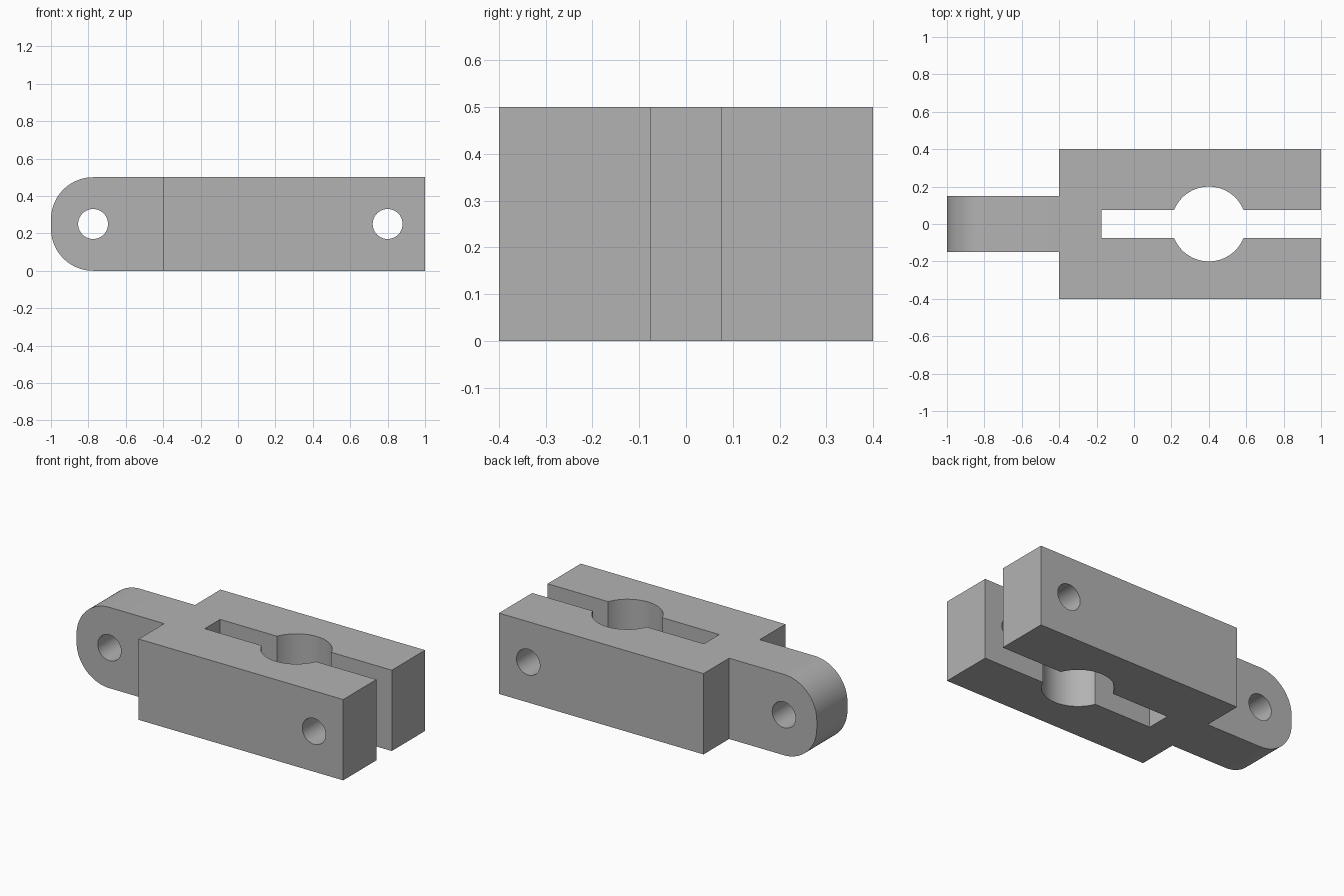
import bpy, bmesh
from math import asin, cos, sin, pi
from mathutils import Vector

cube = bpy.data.objects.get("Cube")
if cube:
    bpy.data.objects.remove(cube, do_unlink=True)

HEIGHT = 0.5
HALF_SLOT = 0.075
BORE_X, BORE_R = 0.4, 0.2
PIN_R = 0.08

metal = bpy.data.materials.new("light_grey_metal")
metal.use_nodes = True
grey = (0.45, 0.45, 0.45, 1)
metal.diffuse_color = grey
metal.node_tree.nodes["Principled BSDF"].inputs["Base Color"].default_value = grey


def arc(cx, cy, r, start, end, steps):
    """Points along a circular arc."""
    angles = [start + (end - start) * i / steps for i in range(steps + 1)]
    return [(cx + r * cos(a), cy + r * sin(a)) for a in angles]


def extrude_profile(name, profile, to_3d, depth):
    """Extrude a closed 2D outline into a solid."""
    bm = bmesh.new()
    face = bm.faces.new([bm.verts.new(to_3d(u, v)) for u, v in profile])
    grown = bmesh.ops.extrude_face_region(bm, geom=[face])
    verts = [g for g in grown["geom"] if isinstance(g, bmesh.types.BMVert)]
    bmesh.ops.translate(bm, verts=verts, vec=Vector(depth))
    bmesh.ops.recalc_face_normals(bm, faces=bm.faces)
    mesh = bpy.data.meshes.new(name)
    bm.to_mesh(mesh)
    bm.free()
    mesh.materials.append(metal)
    obj = bpy.data.objects.new(name, mesh)
    bpy.context.collection.objects.link(obj)
    return obj


def combine(target, other, operation):
    """Apply a boolean, then discard the second solid."""
    mod = target.modifiers.new(operation.lower(), "BOOLEAN")
    mod.operation, mod.object, mod.solver = operation, other, "EXACT"
    bpy.ops.object.select_all(action="DESELECT")
    bpy.context.view_layer.objects.active = target
    target.select_set(True)
    bpy.ops.object.modifier_apply(modifier=mod.name)
    bpy.data.objects.remove(other, do_unlink=True)


# Clamp block: one half of the outline with slot and bore, mirrored in y
a = asin(HALF_SLOT / BORE_R)
half = [(-0.4, 0.4), (1, 0.4), (1, HALF_SLOT)]
half += arc(BORE_X, 0, BORE_R, a, pi - a, 32)
half += [(-0.175, HALF_SLOT)]
outline = half + [(x, -y) for x, y in reversed(half)]
body = extrude_profile("clamp_body", outline, lambda x, y: (x, y, 0), (0, 0, HEIGHT))

# Tongue with rounded end, overlapping slightly into the block
round_r = 0.225
end_x = -1 + round_r
side = [(-0.3, 0), (-0.3, HEIGHT)]
side += arc(end_x, HEIGHT - round_r, round_r, pi / 2, pi, 20)
side += arc(end_x, round_r, round_r, pi, 1.5 * pi, 20)
tongue = extrude_profile("tongue", side, lambda x, z: (x, -0.15, z), (0, 0.3, 0))
combine(body, tongue, "UNION")

# Cross holes through the tongue and through both jaws
for x in (end_x, 0.8):
    circle = arc(x, HEIGHT / 2, PIN_R, 0, 2 * pi, 40)[:-1]
    pin = extrude_profile("pin_cutter", circle, lambda u, v: (u, -0.5, v), (0, 1, 0))
    pin.hide_render = True
    combine(body, pin, "DIFFERENCE")

# Smooth the curved walls, keep the edges crisp
body.select_set(True)
bpy.context.view_layer.objects.active = body
bpy.ops.object.shade_smooth_by_angle(angle=pi / 6)
